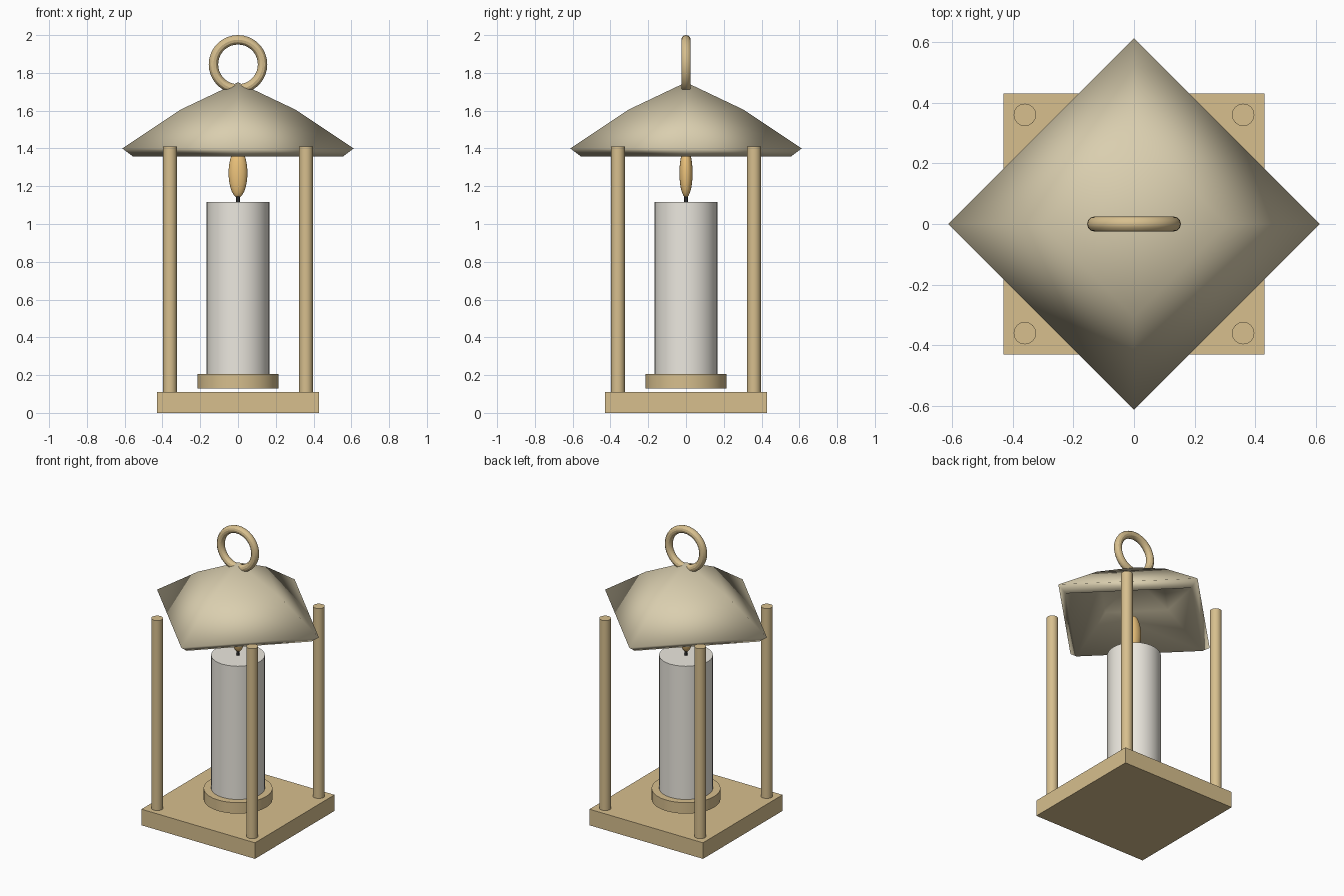
import bpy, bmesh
from math import pi, cos, sin

if "Cube" in bpy.data.objects:
    bpy.data.objects.remove(bpy.data.objects["Cube"])


def material(name, rgb):
    m = bpy.data.materials.new(name)
    m.diffuse_color = (*rgb, 1)
    m.use_nodes = True
    m.node_tree.nodes["Principled BSDF"].inputs["Base Color"].default_value = m.diffuse_color
    return m


brass = material("brass", (0.68, 0.52, 0.27))
shade = material("pale_metal", (0.70, 0.62, 0.43))
wax = material("wax", (0.84, 0.81, 0.74))
fire = material("fire", (0.85, 0.55, 0.20))
char = material("char", (0.04, 0.04, 0.04))


def finish(name, mat, smooth=True):
    ob = bpy.context.object
    ob.name = ob.data.name = name
    ob.data.materials.append(mat)
    bpy.ops.object.transform_apply(location=False, rotation=True, scale=True)
    if smooth:
        bpy.ops.object.shade_smooth_by_angle(angle=pi / 6)
    return ob


def cylinder(name, x, y, z0, z1, radius, mat, sides=24):
    bpy.ops.mesh.primitive_cylinder_add(vertices=sides, radius=radius, depth=z1 - z0,
                                        location=(x, y, (z0 + z1) / 2))
    return finish(name, mat)


# Square base plate
bpy.ops.mesh.primitive_cube_add(size=1, location=(0, 0, 0.055))
bpy.context.object.scale = (0.86, 0.86, 0.11)
finish("base", brass, smooth=False)

# Four corner posts
for depth, y in (("front", -0.36), ("back", 0.36)):
    for side, x in (("left", -0.36), ("right", 0.36)):
        cylinder(f"{depth}_{side}_post", x, y, 0.09, 1.41, 0.037, brass, 16)

# Candle on its dish
cylinder("candle_dish", 0, 0, 0.13, 0.205, 0.214, brass, 32)
cylinder("candle", 0, 0, 0.20, 1.117, 0.167, wax, 32)
cylinder("wick", 0, 0, 1.11, 1.18, 0.01, char, 8)
bpy.ops.mesh.primitive_uv_sphere_add(segments=20, ring_count=14, location=(0, 0, 1.27))
bpy.context.object.scale = (0.05, 0.035, 0.13)
finish("flame", fire)

# Hollow four-sided roof: closed outer and inner profile turned in four steps
profile = [(0, 1.75), (0.305, 1.605), (0.613, 1.40), (0.555, 1.357), (0.275, 1.547), (0, 1.68)]
bm = bmesh.new()
rings = []
for r, z in profile:
    count = 4 if r else 1
    rings.append([bm.verts.new((r * cos(i * pi / 2), r * sin(i * pi / 2), z)) for i in range(count)])
for upper, lower in zip(rings, rings[1:]):
    for i in range(4):
        j = (i + 1) % 4
        corners = [upper[i % len(upper)], lower[i % len(lower)],
                   lower[j % len(lower)], upper[j % len(upper)]]
        bm.faces.new(list(dict.fromkeys(corners)))
bmesh.ops.recalc_face_normals(bm, faces=bm.faces)
mesh = bpy.data.meshes.new("roof")
bm.to_mesh(mesh)
bm.free()
mesh.materials.append(shade)
mesh.shade_smooth()
bpy.context.collection.objects.link(bpy.data.objects.new("roof", mesh))

# Hanging ring
bpy.ops.mesh.primitive_torus_add(major_radius=0.13, minor_radius=0.025, major_segments=36,
                                 minor_segments=12, location=(0, 0, 1.845),
                                 rotation=(pi / 2, 0, 0))
finish("hanging_ring", brass)
